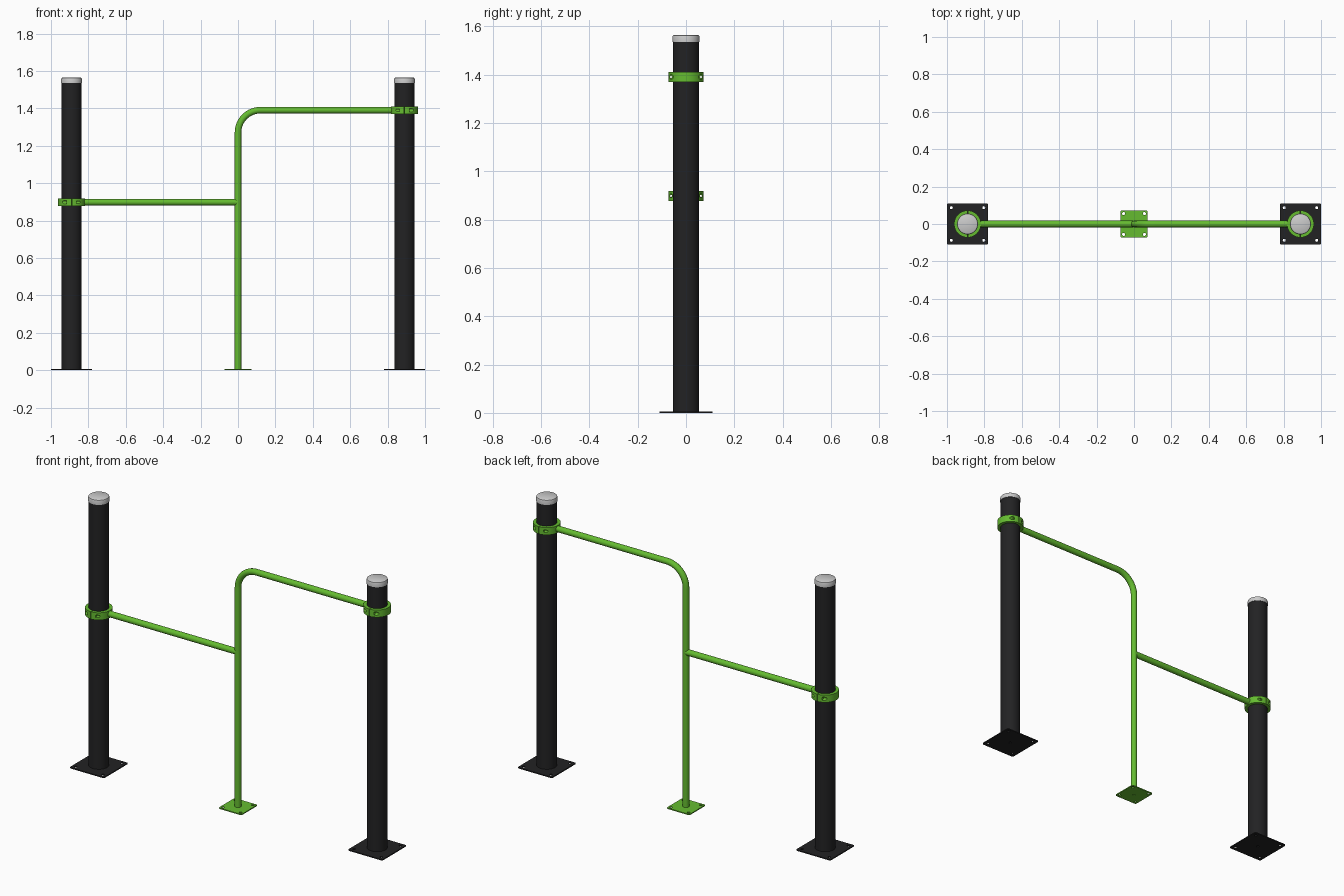
import bpy, bmesh
from math import pi, cos, sin, radians
from mathutils import Matrix

if "Cube" in bpy.data.objects:
    bpy.data.objects.remove(bpy.data.objects["Cube"])


def material(name, rgb):
    m = bpy.data.materials.new(name)
    m.diffuse_color = (*rgb, 1)
    m.use_nodes = True
    m.node_tree.nodes["Principled BSDF"].inputs["Base Color"].default_value = m.diffuse_color
    return m


BLACK = material("black_paint", (0.016, 0.016, 0.017))
GREEN = material("green_paint", (0.13, 0.50, 0.03))

POST_X, POST_R, TUBE_R = 0.89, 0.054, 0.0175


def finish(ob, mat=None):
    if mat:
        ob.data.materials.append(mat)
    bpy.ops.object.select_all(action='DESELECT')
    ob.select_set(True)
    bpy.context.view_layer.objects.active = ob
    bpy.ops.object.shade_smooth_by_angle(angle=radians(35))
    return ob


def add_mesh(name, bm):
    me = bpy.data.meshes.new(name)
    bm.to_mesh(me)
    bm.free()
    ob = bpy.data.objects.new(name, me)
    bpy.context.collection.objects.link(ob)
    return ob


def curve_mesh(name, dims, splines, cyclic, **settings):
    """Make a curve from point lists and turn it into a clean mesh object."""
    cu = bpy.data.curves.new(name, 'CURVE')
    cu.dimensions = dims
    for key, value in settings.items():
        setattr(cu, key, value)
    for pts in splines:
        sp = cu.splines.new('POLY')
        sp.points.add(len(pts) - 1)
        for p, co in zip(sp.points, pts):
            p.co = (*co, 1) if len(co) == 3 else (*co, 0, 1)
        sp.use_cyclic_u = cyclic
    tmp = bpy.data.objects.new("tmp", cu)
    bpy.context.collection.objects.link(tmp)
    deps = bpy.context.evaluated_depsgraph_get()
    me = bpy.data.meshes.new_from_object(tmp.evaluated_get(deps))
    bm = bmesh.new()
    bm.from_mesh(me)
    bmesh.ops.remove_doubles(bm, verts=bm.verts, dist=1e-5)
    bmesh.ops.recalc_face_normals(bm, faces=bm.faces)
    bpy.data.objects.remove(tmp)
    bpy.data.curves.remove(cu)
    return add_mesh(name, bm)


def arc(cx, cy, r, a0, a1, n):
    return [(cx + r * cos(a0 + (a1 - a0) * i / n),
             cy + r * sin(a0 + (a1 - a0) * i / n)) for i in range(n + 1)]


def plate(name, x, half, hole_at, hole_r, thick, mat):
    """Square plate with rounded corners, four bolt holes and a drain hole."""
    r, outline = 0.008, []
    for i, (sx, sy) in enumerate([(1, 1), (-1, 1), (-1, -1), (1, -1)]):
        outline += arc(sx * (half - r), sy * (half - r), r, i * pi / 2, (i + 1) * pi / 2, 4)
    spots = [(sx * hole_at, sy * hole_at) for sx in (-1, 1) for sy in (-1, 1)] + [(0, 0)]
    holes = [arc(px, py, hole_r, 0, 2 * pi, 16)[:-1] for px, py in spots]
    ob = curve_mesh(name, '2D', [outline] + holes, True, fill_mode='BOTH', extrude=thick / 2)
    ob.location = (x, 0, thick / 2)
    return finish(ob, mat)


def lathe(name, x, profile, mat=None, steps=40):
    bm = bmesh.new()
    vs = [bm.verts.new((r, 0, z)) for r, z in profile]
    es = [bm.edges.new(pair) for pair in zip(vs, vs[1:])]
    bmesh.ops.spin(bm, geom=vs + es, cent=(0, 0, 0), axis=(0, 0, 1), angle=2 * pi, steps=steps)
    bmesh.ops.remove_doubles(bm, verts=bm.verts, dist=1e-5)
    bmesh.ops.recalc_face_normals(bm, faces=bm.faces)
    ob = add_mesh(name, bm)
    ob.location.x = x
    return finish(ob, mat)


def clamp(name, side, z):
    """Two half rings around a post, with recessed bolt holes across the joint."""
    h, inner, outer = 0.042, POST_R - 0.001, 0.072
    # outer half first (+1), then the half that carries the rail (-1)
    for part, s in (("outer", side), ("inner", -side)):
        mid, gap = (0 if s > 0 else pi), 0.02
        a0, a1 = mid - pi / 2 + gap, mid + pi / 2 - gap
        ring = arc(0, 0, outer, a0, a1, 24) + arc(0, 0, inner, a1, a0, 24)
        ob = curve_mesh(f"{name}_{part}_half", '2D', [ring], True, fill_mode='BOTH', extrude=h / 2)
        ob.location = (side * POST_X, 0, z)
        bm = bmesh.new()
        big = 0.0095 if part == "outer" else 0.0075
        for y in (-0.062, 0.062):
            for r, x in ((0.004, 0.0), (big, 0.026)):
                m = (Matrix.Translation((s * (x + 0.03), y, 0))
                     @ Matrix.Rotation(pi / 2, 4, 'Y'))
                if r == 0.004:
                    m = Matrix.Translation((s * -0.012, 0, 0)) @ m
                bmesh.ops.create_cone(bm, cap_ends=True, segments=16, radius1=r,
                                      radius2=r, depth=0.06, matrix=m)
        cutter = add_mesh("bolt_cutter", bm)
        cutter.location = ob.location
        cutter.hide_render = True
        mod = ob.modifiers.new("bolt_holes", 'BOOLEAN')
        mod.operation, mod.solver, mod.object = 'DIFFERENCE', 'EXACT', cutter
        mod.use_self = True
        deps = bpy.context.evaluated_depsgraph_get()
        me = bpy.data.meshes.new_from_object(ob.evaluated_get(deps))
        ob.modifiers.clear()
        ob.data = me
        bpy.data.objects.remove(cutter)
        finish(ob, GREEN)


# posts with base plates and grey caps
for label, side in (("left", -1), ("right", 1)):
    x = side * POST_X
    plate(f"{label}_post_base", x, 0.11, 0.087, 0.008, 0.006, BLACK)
    lathe(f"{label}_post", x, [(0, 0.006), (POST_R, 0.006), (POST_R, 1.54), (0, 1.54)], BLACK)
    lathe(f"{label}_post_cap", x, [(0, 1.535), (0.056, 1.535), (0.056, 1.555),
                                   (0.054, 1.561), (0.049, 1.564), (0, 1.564)])

# clamps joining the rails to the posts
clamp("left_clamp", -1, 0.898)
clamp("right_clamp", 1, 1.39)

# centre upright that bends into the high rail
TUBE = dict(fill_mode='FULL', bevel_depth=TUBE_R, bevel_resolution=6, use_fill_caps=True)
bend = [(x, 0, z) for x, z in arc(0.12, 1.27, 0.12, pi, pi / 2, 16)]
path = [(0, 0, 0.004)] + bend + [(POST_X - 0.06, 0, 1.39)]
finish(curve_mesh("bent_upright_and_high_rail", '3D', [path], False, **TUBE), GREEN)

# low rail and the foot of the upright
low = [(-POST_X + 0.06, 0, 0.898), (-0.002, 0, 0.898)]
finish(curve_mesh("low_rail", '3D', [low], False, **TUBE), GREEN)
plate("upright_base", 0, 0.073, 0.056, 0.008, 0.006, GREEN)
